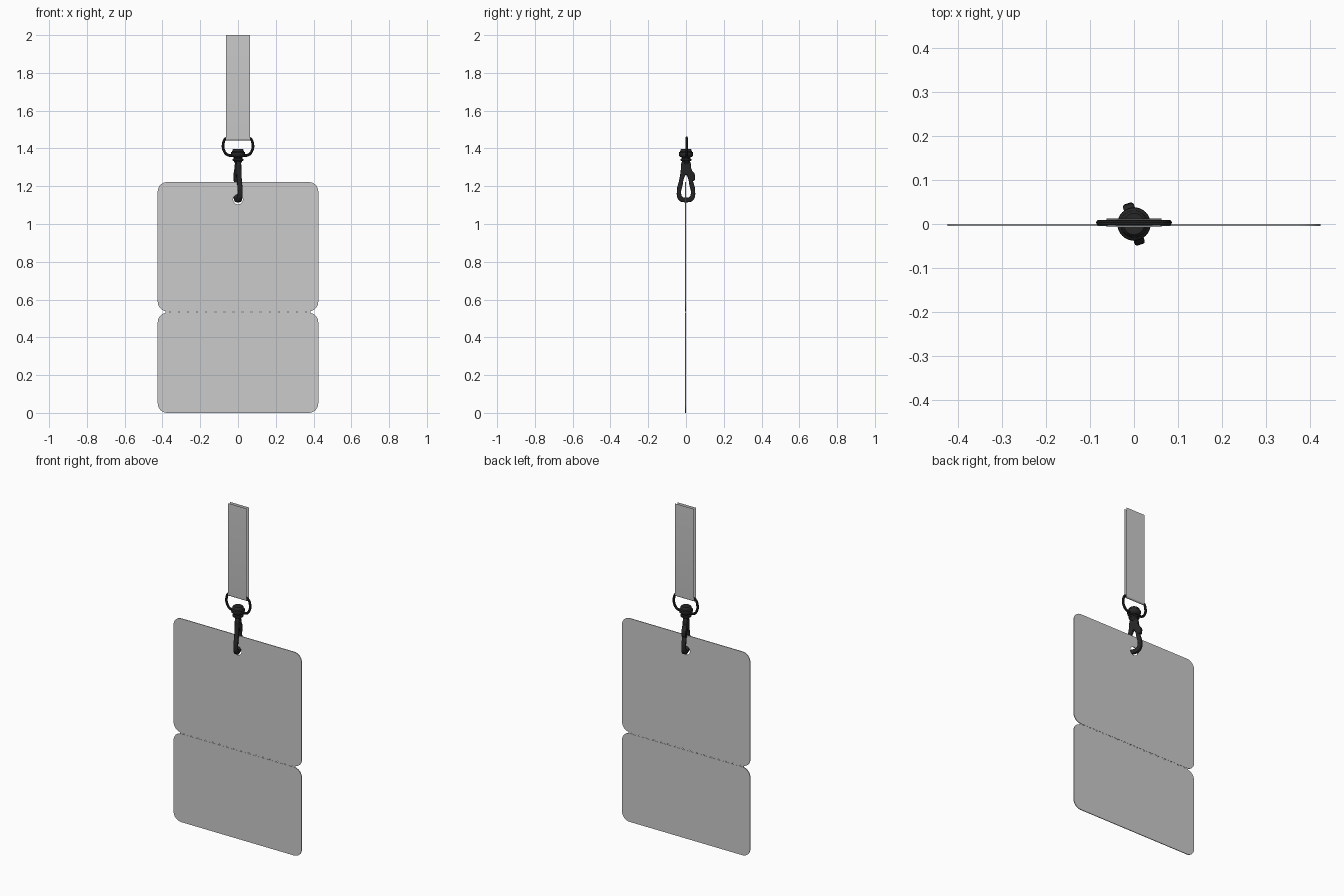
import bpy, bmesh, math
from math import sin, cos, pi, radians

if "Cube" in bpy.data.objects:
    bpy.data.objects.remove(bpy.data.objects["Cube"])

dark = bpy.data.materials.new("dark_metal")
dark.diffuse_color = (0.02, 0.02, 0.02, 1)
dark.use_nodes = True
dark.node_tree.nodes["Principled BSDF"].inputs["Base Color"].default_value = dark.diffuse_color


def finish(ob, mat=None, angle=35):
    bpy.ops.object.select_all(action='DESELECT')
    bpy.context.view_layer.objects.active = ob
    ob.select_set(True)
    if ob.type == 'CURVE':
        bpy.ops.object.convert(target='MESH')
        ob = bpy.context.view_layer.objects.active
        bm = bmesh.new()
        bm.from_mesh(ob.data)
        bmesh.ops.remove_doubles(bm, verts=bm.verts, dist=1e-5)
        bmesh.ops.recalc_face_normals(bm, faces=bm.faces)
        bm.to_mesh(ob.data)
        bm.free()
    bpy.ops.object.shade_smooth_by_angle(angle=radians(angle))
    if mat:
        ob.data.materials.clear()
        ob.data.materials.append(mat)
    return ob


def curve(name, loops, smooth=False, extrude=0.0, bevel=0.0, flat=True, y=0.0, turn=0.0, mat=None):
    """Closed outlines drawn in (across, height) and stood upright."""
    cu = bpy.data.curves.new(name, 'CURVE')
    cu.dimensions = '2D' if flat else '3D'
    cu.fill_mode = 'BOTH' if flat else 'FULL'
    cu.extrude, cu.bevel_depth, cu.bevel_resolution = extrude, bevel, 3
    cu.resolution_u = 8
    for pts in loops:
        sp = cu.splines.new('BEZIER' if smooth else 'POLY')
        target = sp.bezier_points if smooth else sp.points
        target.add(len(pts) - 1)
        for p, (u, v) in zip(target, pts):
            if smooth:
                p.co = (u, v, 0)
                p.handle_left_type = p.handle_right_type = 'AUTO'
            else:
                p.co = (u, v, 0, 1)
        sp.use_cyclic_u = True
    ob = bpy.data.objects.new(name, cu)
    bpy.context.collection.objects.link(ob)
    ob.rotation_euler = (pi / 2, 0, turn)
    ob.location.y = y
    return finish(ob, mat)


def rounded_rect(w, z0, z1, r, n=8):
    pts = []
    for cx, cz, a0 in ((w - r, z1 - r, 0), (r - w, z1 - r, 90), (r - w, z0 + r, 180), (w - r, z0 + r, 270)):
        for i in range(n + 1):
            a = radians(a0 + 90 * i / n)
            pts.append((cx + r * cos(a), cz + r * sin(a)))
    return pts


def circle(x, z, r, n):
    return [(x + r * cos(2 * pi * i / n), z + r * sin(2 * pi * i / n)) for i in range(n)]


def mirrored(half):
    """Mirror a half outline (top to bottom) to close it."""
    return half + [(-u, v) for u, v in reversed(half) if abs(u) > 1e-6]


# Card: two panels joined by a thinner perforated fold
CARD_Y = -0.002
curve("upper_card", [rounded_rect(0.425, 0.538, 1.222, 0.05), circle(0, 1.13, 0.026, 32)],
      extrude=0.0022, y=CARD_Y)
curve("lower_card", [rounded_rect(0.425, 0.0, 0.530, 0.05)], extrude=0.0022, y=CARD_Y)
fold = [(-0.383, 0.529), (0.383, 0.529), (0.383, 0.539), (-0.383, 0.539)]
holes = [circle(-0.36 + 0.048 * i, 0.534, 0.003, 8) for i in range(16)]
curve("perforated_fold", [fold] + holes, extrude=0.0012, y=CARD_Y)

# Strap: a single sheet looped under the ring bar
RING_Y = 0.003
profile = [(-0.01, 2.0)]
profile += [(-0.01 * cos(pi * i / 12), 1.452 - 0.01 * sin(pi * i / 12)) for i in range(13)]
profile += [(0.01, 2.0)]
bm = bmesh.new()
rows = [[bm.verts.new((x, RING_Y + y, z)) for y, z in profile] for x in (-0.0625, 0.0625)]
for i in range(len(profile) - 1):
    bm.faces.new((rows[0][i], rows[1][i], rows[1][i + 1], rows[0][i + 1]))
me = bpy.data.meshes.new("strap")
bm.normal_update()
bm.to_mesh(me)
bm.free()
strap = bpy.data.objects.new("strap", me)
bpy.context.collection.objects.link(strap)
finish(strap)

# Ring that carries the strap and runs through the swivel
ring_half = [(0.03, 1.454), (0.064, 1.453), (0.078, 1.425), (0.074, 1.388), (0.055, 1.366), (0.02, 1.363)]
curve("strap_ring", [mirrored(ring_half)], smooth=True, bevel=0.007, flat=False, y=RING_Y, mat=dark)

# Swivel: turned profile
turned = [(0, 1.398), (0.024, 1.398), (0.029, 1.393), (0.031, 1.384), (0.037, 1.379), (0.038, 1.370),
          (0.036, 1.361), (0.029, 1.354), (0.020, 1.352), (0.020, 1.347), (0.029, 1.345),
          (0.029, 1.336), (0.022, 1.332), (0.014, 1.318), (0, 1.315)]
bm = bmesh.new()
vs = [bm.verts.new((r, 0, z)) for r, z in turned]
es = [bm.edges.new(p) for p in zip(vs, vs[1:])]
bmesh.ops.spin(bm, geom=vs + es, axis=(0, 0, 1), cent=(0, 0, 0), angle=2 * pi, steps=32)
bmesh.ops.remove_doubles(bm, verts=bm.verts, dist=1e-5)
bmesh.ops.recalc_face_normals(bm, faces=bm.faces)
me = bpy.data.meshes.new("swivel")
bm.to_mesh(me)
bm.free()
swivel = bpy.data.objects.new("swivel", me)
bpy.context.collection.objects.link(swivel)
finish(swivel, dark)

# Snap hook: teardrop loop turned to pass through the card hole
TURN = radians(107)
outer = mirrored([(0.010, 1.332), (0.017, 1.322), (0.021, 1.285), (0.029, 1.235), (0.043, 1.172),
                  (0.034, 1.131), (0, 1.121)])
inner = mirrored([(0, 1.268), (0.016, 1.250), (0.027, 1.205), (0.035, 1.168), (0.026, 1.140), (0, 1.133)])
curve("snap_hook", [outer, inner], smooth=True, extrude=0.006, bevel=0.006, turn=TURN, mat=dark)

# Thumb catch on the gate side
catch = [(0.020, 1.290), (0.029, 1.276), (0.040, 1.264), (0.042, 1.245), (0.038, 1.232), (0.030, 1.236)]
curve("thumb_catch", [catch], smooth=True, extrude=0.008, bevel=0.005, turn=TURN, mat=dark)
